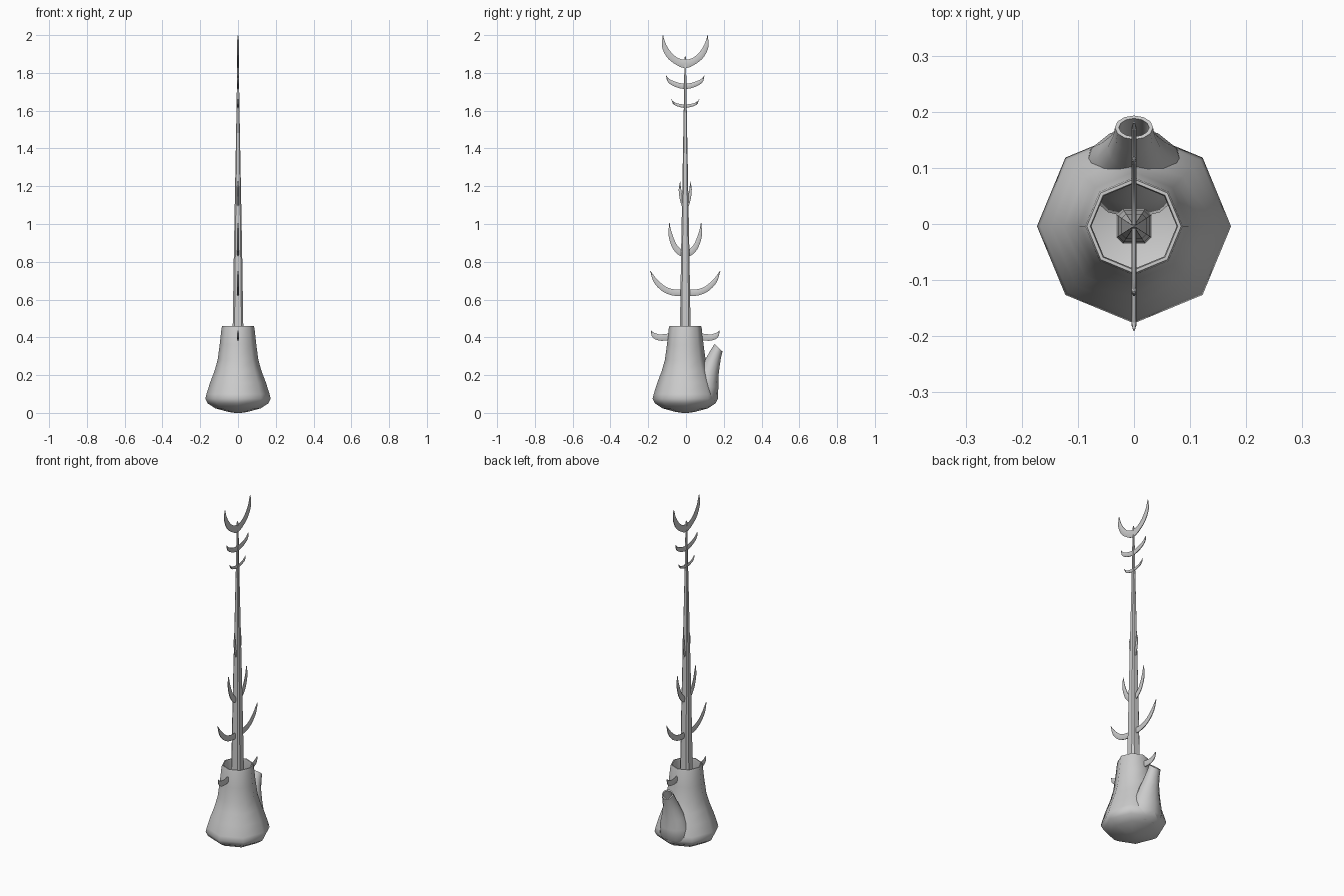
import bpy, bmesh, math
from mathutils import Vector

if "Cube" in bpy.data.objects:
    bpy.data.objects.remove(bpy.data.objects["Cube"])

CY = -0.004  # shared axis of vase and stem

grey = bpy.data.materials.new("plain_grey")
grey.diffuse_color = (0.6, 0.6, 0.6, 1)
grey.use_nodes = True
grey.node_tree.nodes["Principled BSDF"].inputs["Base Color"].default_value = grey.diffuse_color


def loft(bm, rings, cap_start=True, cap_end=True):
    """Skin a list of equal-length vertex rings."""
    vs = [[bm.verts.new(p) for p in r] for r in rings]
    n = len(vs[0])
    for a, b in zip(vs, vs[1:]):
        for i in range(n):
            j = (i + 1) % n
            bm.faces.new((a[i], a[j], b[j], b[i]))
    if cap_start:
        bm.faces.new(vs[0][::-1])
    if cap_end:
        bm.faces.new(vs[-1])


def finish(bm, name, angle=40):
    bmesh.ops.recalc_face_normals(bm, faces=bm.faces)
    me = bpy.data.meshes.new(name)
    bm.to_mesh(me)
    bm.free()
    me.materials.append(grey)
    ob = bpy.data.objects.new(name, me)
    bpy.context.collection.objects.link(ob)
    bpy.ops.object.select_all(action='DESELECT')
    ob.select_set(True)
    bpy.context.view_layer.objects.active = ob
    bpy.ops.object.shade_smooth_by_angle(angle=math.radians(angle))
    return ob


def ring(c, rx, ry, tilt=0.0, n=8):
    """Ellipse around c, tipped towards +y by tilt."""
    out = []
    for i in range(n):
        a = 2 * math.pi * i / n
        u = ry * math.sin(a)
        out.append(Vector((rx * math.cos(a), c[0] + u * math.cos(tilt),
                           c[1] - u * math.sin(tilt))))
    return out


def smooth_path(pts, steps=4):
    """Catmull-Rom through (y, z, width) points."""
    p = [Vector(q) for q in pts]
    p = [2 * p[0] - p[1]] + p + [2 * p[-1] - p[-2]]
    out = []
    for a, b, c, d in zip(p, p[1:], p[2:], p[3:]):
        for s in range(steps):
            t = s / steps
            out.append(0.5 * (2 * b + (c - a) * t + (2 * a - 5 * b + 4 * c - d) * t * t
                              + (3 * b - a - 3 * c + d) * t ** 3))
    return out + [p[-2]]


def blade(bm, pts, thick=0.0045):
    """Flat curved horn in the y-z plane; width is the third path value."""
    path = smooth_path(pts)
    rings = []
    for i, q in enumerate(path):
        a, b = path[max(i - 1, 0)], path[min(i + 1, len(path) - 1)]
        t = Vector((b.x - a.x, b.y - a.y)).normalized()
        w = max(q.z, 0.003) / 2
        th = min(thick, w)
        rings.append([Vector((th * x, CY + q.x - t.y * w * k, q.y + t.x * w * k))
                      for x, k in ((1, .5), (.4, 1), (-.4, 1), (-1, .5),
                                   (-1, -.5), (-.4, -1), (.4, -1), (1, -.5))])
    loft(bm, rings)


# Octagonal hollow vase: outer wall up, over the rim, inner wall down
bm = bmesh.new()
profile = [(0.05, 0.005), (0.12, 0.024), (0.160, 0.05), (0.173, 0.075), (0.167, 0.10),
           (0.148, 0.16), (0.125, 0.22), (0.108, 0.28), (0.097, 0.36), (0.087, 0.45),
           (0.084, 0.46), (0.078, 0.46), (0.076, 0.45), (0.088, 0.36),
           (0.099, 0.28), (0.138, 0.16), (0.155, 0.08), (0.11, 0.04)]
loft(bm, [ring((CY, 0), 0.015, 0.015)] +
     [[p + Vector((0, 0, z)) for p in ring((CY, 0), r, r)] for r, z in profile])
finish(bm, "vase", 50)

# Spout swelling out of the back of the vase
bm = bmesh.new()
loft(bm, [ring(c, rx, ry, t, 12) for c, rx, ry, t in (
    ((0.080, 0.035), 0.060, 0.050, 0.0),
    ((0.090, 0.075), 0.092, 0.080, 0.0),
    ((0.102, 0.14), 0.086, 0.069, 0.05),
    ((0.117, 0.20), 0.066, 0.055, 0.1),
    ((0.137, 0.26), 0.047, 0.043, 0.3),
    ((0.157, 0.31), 0.037, 0.034, 0.6),
    ((0.172, 0.345), 0.034, 0.029, 0.75),
    ((0.172, 0.345), 0.027, 0.022, 0.75),
    ((0.150, 0.29), 0.026, 0.022, 0.6),
    ((0.130, 0.23), 0.024, 0.022, 0.3))])
finish(bm, "spout", 50)

# Tapered square stem with chamfered corners
bm = bmesh.new()
rings = []
for z, h in ((0.04, 0.031), (0.46, 0.028), (0.85, 0.022), (1.25, 0.0145),
             (1.6, 0.008), (1.88, 0.004)):
    c = h * 0.65
    rings.append([Vector((x, CY + y, z)) for x, y in (
        (h, -c), (h, c), (c, h), (-c, h), (-h, c), (-h, -c), (-c, -h), (c, -h))])
rings.append([Vector((0.001 * (1 if p.x > 0 else -1) * abs(p.x) / 0.004,
                      CY + (p.y - CY) * 0.25, 1.89)) for p in rings[-1]])
loft(bm, rings)
finish(bm, "stem", 30)

# Crescents across the top of the stem: half path from tip to middle, mirrored
crescents = {
    "top_crescent": [(0.118, 1.998, 0.0), (0.112, 1.945, 0.024), (0.085, 1.895, 0.034),
                     (0.045, 1.862, 0.036), (0, 1.848, 0.045)],
    "middle_crescent": [(0.101, 1.785, 0.0), (0.084, 1.757, 0.019), (0.045, 1.737, 0.026),
                        (0, 1.729, 0.028)],
    "lower_crescent": [(0.074, 1.66, 0.0), (0.058, 1.638, 0.012), (0.03, 1.628, 0.016),
                       (0, 1.624, 0.018)],
}
for name, half in crescents.items():
    bm = bmesh.new()
    blade(bm, half + [(-y, z, w) for y, z, w in half[-2::-1]])
    finish(bm, name)

# Paired horns growing from the stem and from the vase wall
horns = {
    "upper_horns": [(0.027, 1.225, 0.0), (0.028, 1.185, 0.013), (0.022, 1.135, 0.015),
                    (0.010, 1.08, 0.008)],
    "middle_horns": [(0.084, 1.005, 0.0), (0.079, 0.945, 0.020), (0.058, 0.885, 0.028),
                     (0.030, 0.852, 0.032), (0.008, 0.842, 0.03)],
    "lower_horns": [(0.185, 0.752, 0.0), (0.158, 0.70, 0.023), (0.115, 0.658, 0.030),
                    (0.065, 0.638, 0.033), (0.01, 0.635, 0.034)],
    "vase_horns": [(0.181, 0.435, 0.0), (0.165, 0.411, 0.026), (0.135, 0.399, 0.033),
                   (0.088, 0.402, 0.036)],
}
for name, pts in horns.items():
    bm = bmesh.new()
    for s in (1, -1):
        blade(bm, [(s * y, z, w) for y, z, w in pts])
    finish(bm, name)
